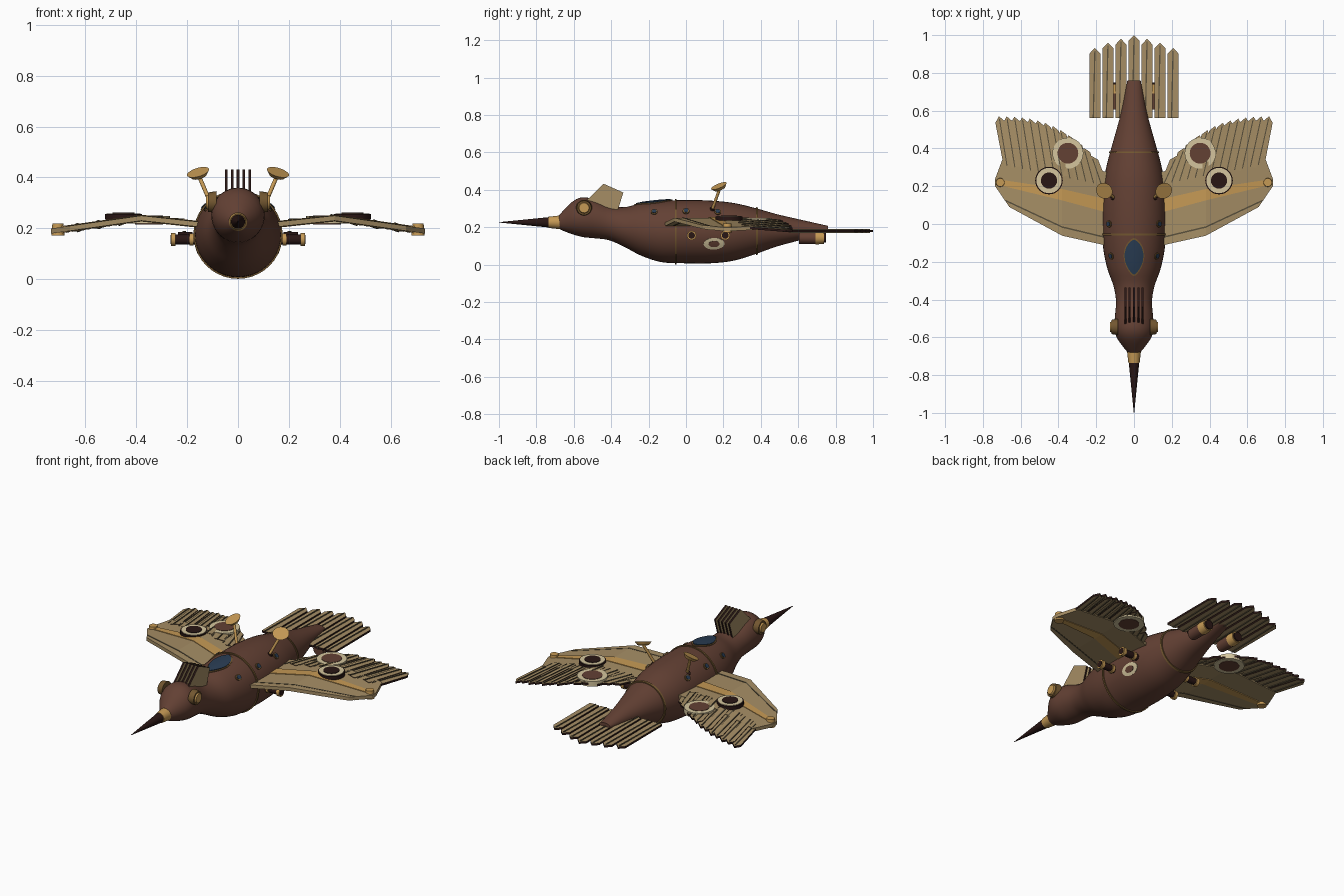
import bpy, bmesh, math
from mathutils import Vector

if "Cube" in bpy.data.objects:
    bpy.data.objects.remove(bpy.data.objects["Cube"])

def mat(name, r, g, b):
    m = bpy.data.materials.new(name)
    m.diffuse_color = (r, g, b, 1)
    m.use_nodes = True
    m.node_tree.nodes["Principled BSDF"].inputs["Base Color"].default_value = m.diffuse_color
    return m

BROWN = mat("hull_brown", 0.125, 0.052, 0.034)
TAN = mat("feather_tan", 0.38, 0.27, 0.13)
BRASS = mat("brass", 0.56, 0.32, 0.09)
DARK = mat("near_black", 0.022, 0.008, 0.007)
BLUE = mat("canopy_blue", 0.022, 0.045, 0.085)
CREAM = mat("cream", 0.66, 0.56, 0.34)
OLIVE = mat("quill_olive", 0.10, 0.08, 0.045)
BAND = mat("dull_brass", 0.17, 0.095, 0.03)

def finish(name, bm, mats, smooth=False):
    bmesh.ops.remove_doubles(bm, verts=bm.verts, dist=1e-5)
    bmesh.ops.recalc_face_normals(bm, faces=bm.faces)
    me = bpy.data.meshes.new(name)
    for f in bm.faces:
        f.smooth = smooth
    bm.to_mesh(me)
    bm.free()
    for m in mats:
        me.materials.append(m)
    ob = bpy.data.objects.new(name, me)
    bpy.context.collection.objects.link(ob)
    if smooth:
        bpy.context.view_layer.objects.active = ob
        ob.select_set(True)
        bpy.ops.object.shade_smooth_by_angle(angle=math.radians(40))
        ob.select_set(False)
    return ob

def rod(name, a, b, r1, r2, m, n=24):
    """Tapered cylinder from a to b."""
    a, b = Vector(a), Vector(b)
    d = b - a
    bm = bmesh.new()
    bmesh.ops.create_cone(bm, cap_ends=True, segments=n, radius1=r1, radius2=r2, depth=d.length)
    rot = d.to_track_quat('Z', 'Y')
    for v in bm.verts:
        v.co = rot @ v.co + (a + b) / 2
    return finish(name, bm, [m], True)

def strip(name, left, right, axis, mats):
    """Plate between two edge lists, thickened along axis; rim gets the last material."""
    ax = Vector(axis)
    bm = bmesh.new()
    rows = [[bm.verts.new(Vector(p) + s * ax) for p in e] for e, s in ((left, 1), (right, 1), (right, -1), (left, -1))]
    for i in range(len(left) - 1):
        for k in range(4):
            q = rows[(k + 1) % 4]
            bm.faces.new((rows[k][i], rows[k][i + 1], q[i + 1], q[i]))
    for i in (0, len(left) - 1):
        bm.faces.new([r[i] for r in rows])
    bmesh.ops.remove_doubles(bm, verts=bm.verts, dist=1e-5)
    bm.normal_update()
    for f in bm.faces:
        f.material_index = 0 if abs(f.normal.dot(ax.normalized())) > 0.5 else len(mats) - 1
    return finish(name, bm, mats)

# Hull stations: y, half width, top z, bottom z
ST = [(-.68, .033, .262, .192), (-.65, .058, .295, .178), (-.6, .092, .342, .16), (-.55, .105, .36, .147),
      (-.48, .1, .345, .14), (-.41, .095, .316, .13), (-.33, .108, .307, .095), (-.24, .14, .327, .048),
      (-.13, .163, .34, .013), (0, .171, .345, .007), (.13, .169, .342, .007), (.25, .157, .33, .02),
      (.36, .132, .305, .052), (.48, .098, .271, .095), (.6, .066, .243, .128), (.76, .035, .207, .175)]

def section(y):
    """Smooth interpolation of the hull stations."""
    i = max(0, min(len(ST) - 2, sum(s[0] <= y for s in ST) - 1))
    p = [ST[max(0, min(len(ST) - 1, k))] for k in (i - 1, i, i + 1, i + 2)]
    h = p[2][0] - p[1][0]
    t = (y - p[1][0]) / h
    out = []
    for c in (1, 2, 3):
        m1 = (p[2][c] - p[0][c]) / (p[2][0] - p[0][0]) * h
        m2 = (p[3][c] - p[1][c]) / (p[3][0] - p[1][0]) * h
        out.append((2*t**3 - 3*t*t + 1) * p[1][c] + (t**3 - 2*t*t + t) * m1
                   + (3*t*t - 2*t**3) * p[2][c] + (t**3 - t*t) * m2)
    return out

def hull_pt(y, a, off=0.0):
    w, top, bot = section(y)
    return Vector(((w + off) * math.cos(a), y, (top + bot) / 2 + ((top - bot) / 2 + off) * math.sin(a)))

def loft(name, rings, mats, smooth=True):
    bm = bmesh.new()
    vs = [[bm.verts.new(p) for p in r] for r in rings]
    n = len(vs[0])
    for a, b in zip(vs, vs[1:]):
        for i in range(n):
            bm.faces.new((a[i], a[(i + 1) % n], b[(i + 1) % n], b[i]))
    bm.faces.new(vs[0])
    bm.faces.new(vs[-1])
    return finish(name, bm, mats, smooth)

N = 40
def ring(y, off=0.0):
    return [hull_pt(y, math.tau * i / N, off) for i in range(N)]

def decal(name, y0, a0, ry, ra, off, m, power=1.0):
    """Thin plate lying on the hull surface."""
    def loop(k, o):
        pts = []
        for i in range(24):
            t = math.tau * i / 24
            s = math.sin(t)
            s = math.copysign(abs(s) ** power, s)
            pts.append(hull_pt(y0 + k * ry * math.cos(t), a0 + k * ra * s, o))
        return pts
    return loft(name, [loop(1, -.004), loop(1, off), loop(.66, off), loop(.33, off), loop(.02, off)], [m])

# Hull, bands, beak
loft("hull", [ring(-.68 + 1.44 * i / 64) for i in range(65)], [BROWN])
for y in (-.055, .38):
    loft("hull_band", [ring(y - .005, -.002), ring(y - .005, .006), ring(y + .005, .006), ring(y + .005, -.002)], [BAND])
rod("beak_collar", (0, -.67, .226), (0, -.735, .226), .037, .03, BRASS)
rod("beak", (0, -.73, .226), (0, -1, .226), .028, .001, DARK)

# Canopy on the back
decal("canopy_frame", -.175, math.pi / 2, .102, .35, .004, BAND, 1.4)
decal("canopy_glass", -.175, math.pi / 2, .092, .31, .008, BLUE, 1.4)

# Crest fins on the head
for i in range(5):
    x = -.046 + .023 * i
    strip("crest_fin", [(x, -.53, .345), (x, -.44, .432), (x, -.335, .385)],
          [(x, -.5, .32), (x, -.43, .3), (x, -.365, .29)], (.005, 0, 0), [TAN, DARK])

def wing_z(x):
    x = abs(x)
    return .213 + .027 * (x - .13) / .25 if x < .38 else .24 - .05 * (x - .38) / .35

def feather(name, base, tip, w, zf):
    """Pointed feather with a dark rim and a quill."""
    b, t = Vector(base), Vector(tip)
    d = (t - b).normalized()
    n = Vector((-d.y, d.x)) * w / 2
    sh = t - d * .03
    P = lambda p, o=0: (p.x, p.y, zf(p) + o)
    strip(name, [P(b + n), P(sh + n), P(t)], [P(b - n), P(sh - n), P(t)], (0, 0, .006), [TAN, DARK])
    q = n * .11
    e = t - d * .015
    strip(name + "_quill", [P(b + q + n * .3), P(e + q)], [P(b - q + n * .3), P(e - q)], (0, 0, .01), [OLIVE])

# Tail feathers
for i in range(-3, 4):
    feather("tail_feather", (i * .069, .56), (i * .069, (1, .98, .96, .932)[abs(i)]), .058, lambda p: .18)

for s in (1, -1):
    # Wing panel and brass spar
    def edge(pts, o=0):
        return [(s * x, y, wing_z(x) + o) for x, y in pts]
    strip("wing_panel", edge([(.12, -.12), (.38, -.062), (.66, .09), (.735, .2)]),
          edge([(.12, .27), (.38, .33), (.69, .36), (.735, .24)]), (0, 0, .01), [TAN])
    strip("wing_spar", edge([(.14, .06), (.38, .125), (.71, .205)]),
          edge([(.14, .13), (.38, .185), (.71, .235)]), (0, 0, .0135), [BRASS])
    strip("leading_edge_seam", edge([(.15, -.075), (.38, -.02), (.68, .12)]),
          edge([(.15, -.067), (.38, -.012), (.68, .128)]), (0, 0, .0115), [OLIVE])
    # Fanned wing feathers
    for i in range(13):
        t = i / 12
        feather("wing_feather", (s * (.665 - .5 * t), .31 - .1 * t), (s * (.715 - .49 * t), .57 - .21 * t ** 2.6),
                .05, lambda p: wing_z(p.x) + .004 * (i % 2) - .05 * max(0, p.y - .3) + .003)
    # Wing tip knob
    x, y, z = s * .708, .22, .193
    rod("wing_tip_knob", (x, y, z - .022), (x, y, z + .026), .026, .022, BRASS)
    # Wing roundels
    for r, top, m in ((.073, .256, DARK), (.067, .259, CREAM), (.043, .262, DARK)):
        rod("outer_roundel", (s * .45, .23, .235), (s * .45, .23, top), r, r, m, 32)
    for r, h, m in ((.082, .014, CREAM), (.055, .016, BROWN)):
        rod("inner_roundel", (s * .35, .375, .232 - h), (s * .35, .375, .234 + h), r, r, m, 32)
    # Eyes
    rod("eye_rim", (s * .085, -.545, .303), (s * .118, -.545, .303), .043, .038, BAND)
    rod("eye_lens", (s * .1, -.545, .303), (s * .126, -.545, .303), .036, .026, BRASS)
    # Dish masts
    rod("mast_socket", (s * .095, .135, .27), (s * .112, .145, .3), .022, .016, DARK)
    rod("mast", (s * .1, .135, .28), (s * .153, .18, .405), .008, .008, BRASS, 12)
    c, n = Vector((s * .154, .18, .41)), Vector((s * .3, -.42, 1)).normalized()
    rod("dish", c - n * .006, c + n * .012, .03, .045, BRASS, 28)
    # Side nozzles beneath the wings
    for y in (.03, .21):
        rod("side_nozzle", (s * .14, y, .156), (s * .255, y, .156), .019, .019, DARK)
        rod("nozzle_collar", (s * .175, y, .156), (s * .19, y, .156), .024, .024, BRASS)
        rod("nozzle_lip", (s * .245, y, .156), (s * .264, y, .156), .025, .025, BRASS)
        rod("nozzle_bore", (s * .26, y, .156), (s * .266, y, .156), .018, .018, DARK)
    # Tail engines
    rod("tail_engine", (s * .1, .605, .143), (s * .1, .7, .143), .032, .034, BROWN)
    rod("tail_engine_ring", (s * .1, .692, .143), (s * .1, .738, .143), .036, .032, BRASS)
    rod("tail_engine_bore", (s * .1, .73, .143), (s * .1, .748, .143), .026, .026, DARK)
    # Hull side roundel and portholes
    side = lambda a: a if s > 0 else math.pi - a
    for k, o, m in ((1, .003, CREAM), (.52, .006, BROWN)):
        decal("hull_roundel", .15, side(-.39), .056 * k, .2 * k, o, m)
    for y in (-.17, 0, .17):
        decal("porthole_rim", y, side(.7), .018, .11, .006, BAND)
        decal("porthole_glass", y, side(.7), .012, .072, .009, BLUE)
